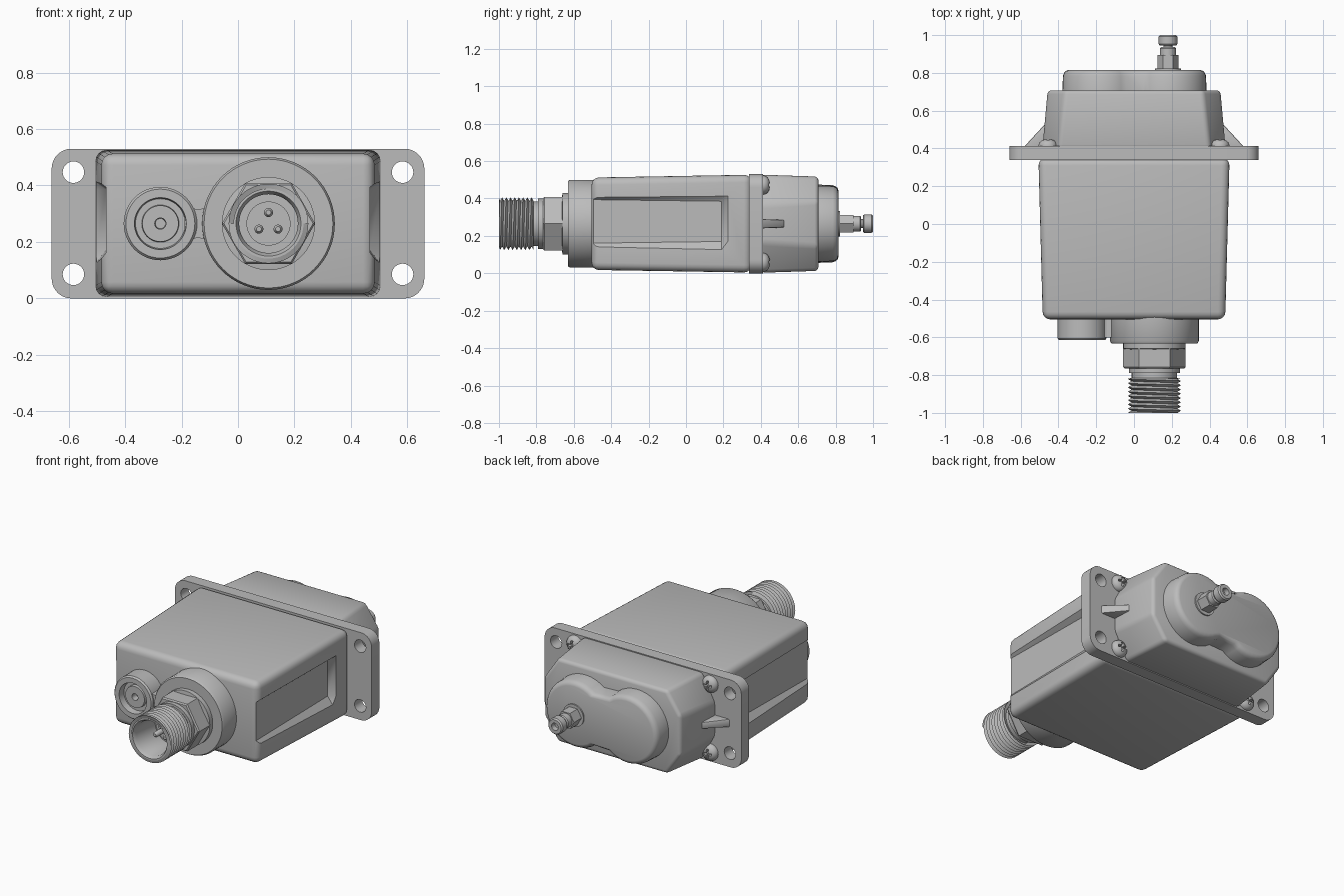
import bpy, bmesh, math
from mathutils import Matrix

cube = bpy.data.objects.get("Cube")
if cube:
    bpy.data.objects.remove(cube)

grey = bpy.data.materials.new("housing_grey")
grey.use_nodes = True
grey.diffuse_color = (0.5, 0.5, 0.5, 1)
grey.node_tree.nodes["Principled BSDF"].inputs["Base Color"].default_value = (0.5, 0.5, 0.5, 1)
MID = 0.265


def finish(name, bm):
    bmesh.ops.remove_doubles(bm, verts=bm.verts, dist=1e-5)
    bmesh.ops.recalc_face_normals(bm, faces=bm.faces)
    mesh = bpy.data.meshes.new(name)
    bm.to_mesh(mesh)
    bm.free()
    mesh.materials.append(grey)
    ob = bpy.data.objects.new(name, mesh)
    bpy.context.collection.objects.link(ob)
    return ob


def activate(ob):
    bpy.ops.object.select_all(action='DESELECT')
    ob.select_set(True)
    bpy.context.view_layer.objects.active = ob


def smooth(ob, angle=35):
    activate(ob)
    bpy.ops.object.shade_smooth_by_angle(angle=math.radians(angle))
    return ob


def apply_modifier(ob, kind, **settings):
    mod = ob.modifiers.new(kind.title(), kind)
    for key, value in settings.items():
        setattr(mod, key, value)
    activate(ob)
    bpy.ops.object.modifier_apply(modifier=mod.name)


def bevel(ob, width, segments=3, angle=30):
    apply_modifier(ob, 'BEVEL', width=width, segments=segments,
                   limit_method='ANGLE', angle_limit=math.radians(angle))


def cut(ob, cutter):
    cutter.hide_render = True
    apply_modifier(ob, 'BOOLEAN', object=cutter, operation='DIFFERENCE', solver='EXACT')
    bpy.data.objects.remove(cutter)


def loft(name, sections):
    """Join (y, [(x, z), ...]) outlines into a closed solid."""
    bm = bmesh.new()
    rings = [[bm.verts.new((x, y, z)) for x, z in pts] for y, pts in sections]
    for a, b in zip(rings, rings[1:]):
        for i in range(len(a)):
            j = (i + 1) % len(a)
            bm.faces.new((a[i], a[j], b[j], b[i]))
    bm.faces.new(rings[0])
    bm.faces.new(rings[-1])
    return finish(name, bm)


def lathe(name, cx, profile, cz=MID, sides=48):
    """Spin a (radius, y) profile about an axis along y."""
    bm = bmesh.new()
    vs = [bm.verts.new((cx + r, y, cz)) for r, y in profile]
    edges = [bm.edges.new(pair) for pair in zip(vs, vs[1:])]
    bmesh.ops.spin(bm, geom=vs + edges, cent=(cx, 0, cz), axis=(0, 1, 0),
                   angle=math.tau, steps=sides, use_merge=False)
    return smooth(finish(name, bm))


def rect(x0, x1, z0, z1):
    return [(x0, z0), (x1, z0), (x1, z1), (x0, z1)]


def arc(cx, cz, r, start, end, n):
    angles = [math.radians(start + (end - start) * i / n) for i in range(n + 1)]
    return [(cx + r * math.cos(a), cz + r * math.sin(a)) for a in angles]


def hexagon(cx, r):
    return arc(cx, MID, r, 0, 300, 5)


# Main housing with draft and shallow side recesses
body = loft("main_housing", [(-0.505, rect(-0.483, 0.483, 0.018, 0.512)),
                             (0.35, rect(-0.506, 0.506, 0.004, 0.527))])
bevel(body, 0.04, 4)
for s in (-1, 1):
    trough = lambda d: [(s * 0.468, 0.17 + d), (s * 0.468, 0.385 - d),
                        (s * 0.53, 0.435 - d), (s * 0.53, 0.09 + d)]
    recess = loft("recess_cutter", [(-0.6, trough(-0.01)), (0.19, trough(0)),
                                    (0.25, [(s * 0.53, z) for x, z in trough(0)])])
    cut(body, recess)
smooth(body)

# Mounting flange with four holes
corners = []
for cx, cz, a in ((0.59, 0.46, 0), (-0.59, 0.46, 90), (-0.59, 0.07, 180), (0.59, 0.07, 270)):
    corners += arc(cx, cz, 0.07, a, a + 90, 8)
flange = loft("mounting_flange", [(0.338, corners), (0.412, corners)])
for x in (-0.583, 0.583):
    for z in (0.085, 0.447):
        hole = arc(x, z, 0.038, 0, 348.75, 31)
        cut(flange, loft("hole_cutter", [(0.3, hole), (0.5, hole)]))
smooth(flange)


# Rear housing with cut corners
def octagon(half, flat, side, height):
    return [(sx * x, MID + sz * z) for sx, sz, order in
            ((1, 1, 1), (-1, 1, -1), (-1, -1, 1), (1, -1, -1))
            for x, z in ((half, side), (flat, height))[::order]]


rear = loft("rear_housing", [(0.40, octagon(0.485, 0.40, 0.10, 0.262)),
                             (0.708, octagon(0.457, 0.365, 0.12, 0.252))])
bevel(rear, 0.02, 3, 20)
smooth(rear)


# Two-lobed end cap
def lobes(inset):
    return (arc(0.18, MID, 0.205 - inset, -128, 128, 28)
            + arc(-0.17, MID, 0.21 - inset, 52, 308, 28))


smooth(loft("end_cap", [(0.69, lobes(0)), (0.785, lobes(0.004)), (0.80, lobes(0.01)),
                        (0.81, lobes(0.018)), (0.815, lobes(0.032))]))

# Side gussets behind the flange
for s, side in ((-1, "right"), (1, "left")):
    gusset = loft("gusset_" + side, [(0.40, rect(s * 0.44, s * 0.59, 0.24, 0.29)),
                                     (0.525, rect(s * 0.44, s * 0.475, 0.245, 0.285))])
    bevel(gusset, 0.006, 2)
    smooth(gusset)

# Cross-slotted flange screws
screw = lathe("flange_screw", 0, [(0, 0.40), (0.05, 0.40), (0.05, 0.418), (0.045, 0.432),
                                  (0.033, 0.442), (0.018, 0.448), (0, 0.45)], 0, 32)
for w, h in ((0.028, 0.007), (0.007, 0.028)):
    slot = rect(-w, w, -h, h)
    cut(screw, loft("slot_cutter", [(0.428, slot), (0.5, slot)]))
smooth(screw)
for i, (x, z) in enumerate(((-0.455, 0.058), (-0.455, 0.472), (0.455, 0.058), (0.455, 0.472))):
    ob = screw if i == 0 else screw.copy()
    if i:
        bpy.context.collection.objects.link(ob)
        ob.name = "flange_screw_%d" % i
    ob.location = (x, 0, z)

# Large connector: base disc, collar, hex nut, socket
CX = 0.108
lathe("connector_base", CX, [(0, -0.48), (0.235, -0.48), (0.235, -0.62), (0.228, -0.632),
                             (0.165, -0.632), (0.165, -0.66), (0.13, -0.665), (0, -0.665)], sides=64)
nut = [(y, hexagon(CX, r)) for y, r in ((-0.65, 0.165), (-0.757, 0.165), (-0.765, 0.158))]
loft("connector_nut", nut)
lathe("connector_socket", CX, [(0, -0.70), (0.135, -0.70), (0.135, -0.79), (0.12, -0.79),
                               (0.12, -0.995), (0.124, -1.0), (0.115, -1.0), (0.104, -0.98),
                               (0.104, -0.80), (0.078, -0.80), (0.078, -0.825), (0, -0.825)])

# Helical thread on the socket
PITCH, START, END, SEG = 0.0225, -1.0, -0.815, 48
bm = bmesh.new()
grid = []
for k in range(-3, 20):
    r = 0.141 if k % 2 else 0.122
    row = []
    for i in range(SEG + 1):
        t = i / SEG
        y = min(max(START + PITCH * (k / 2 + t), START), END)
        a = t * math.tau
        row.append(bm.verts.new((CX + r * math.cos(a), y, MID + r * math.sin(a))))
    grid.append(row)
for a, b in zip(grid, grid[1:]):
    for i in range(SEG):
        quad = (a[i], a[i + 1], b[i + 1], b[i])
        if max(v.co.y for v in quad) - min(v.co.y for v in quad) > 1e-6:
            bm.faces.new(quad)
smooth(finish("connector_thread", bm))

# Contact pins
for i in range(3):
    a = math.radians(90 + 120 * i)
    lathe("contact_pin_%d" % (i + 1), CX + 0.039 * math.cos(a),
          [(0, -0.80), (0.016, -0.80), (0.016, -0.895), (0.009, -0.905), (0, -0.905)],
          MID + 0.039 * math.sin(a), 16)

# Small round port and the web joining it to the connector base
lathe("small_port", -0.275, [(0, -0.48), (0.13, -0.48), (0.13, -0.605), (0.122, -0.615),
                             (0.092, -0.615), (0.088, -0.575), (0.066, -0.575), (0.064, -0.595),
                             (0.02, -0.595), (0.018, -0.555), (0, -0.555)])
web = [(-0.19, 0.20), (-0.145, 0.215), (-0.115, 0.21), (-0.06, 0.17)]
web += [(x, 2 * MID - z) for x, z in reversed(web)]
loft("port_web", [(-0.49, web), (-0.60, web)])

# Rear nipple: washer, hex and grooved tip
NX = 0.18
lathe("nipple_washer", NX, [(0, 0.80), (0.068, 0.80), (0.068, 0.823), (0, 0.823)], sides=32)
loft("nipple_hex", [(0.82, hexagon(NX, 0.055)), (0.895, hexagon(NX, 0.055))])
lathe("nipple_tip", NX, [(0, 0.88), (0.042, 0.88), (0.042, 0.93), (0.036, 0.936), (0.024, 0.936),
                         (0.024, 0.946), (0.044, 0.946), (0.049, 0.952), (0.049, 0.992),
                         (0.042, 1.0), (0.022, 1.0), (0.02, 0.97), (0, 0.97)], sides=32)
